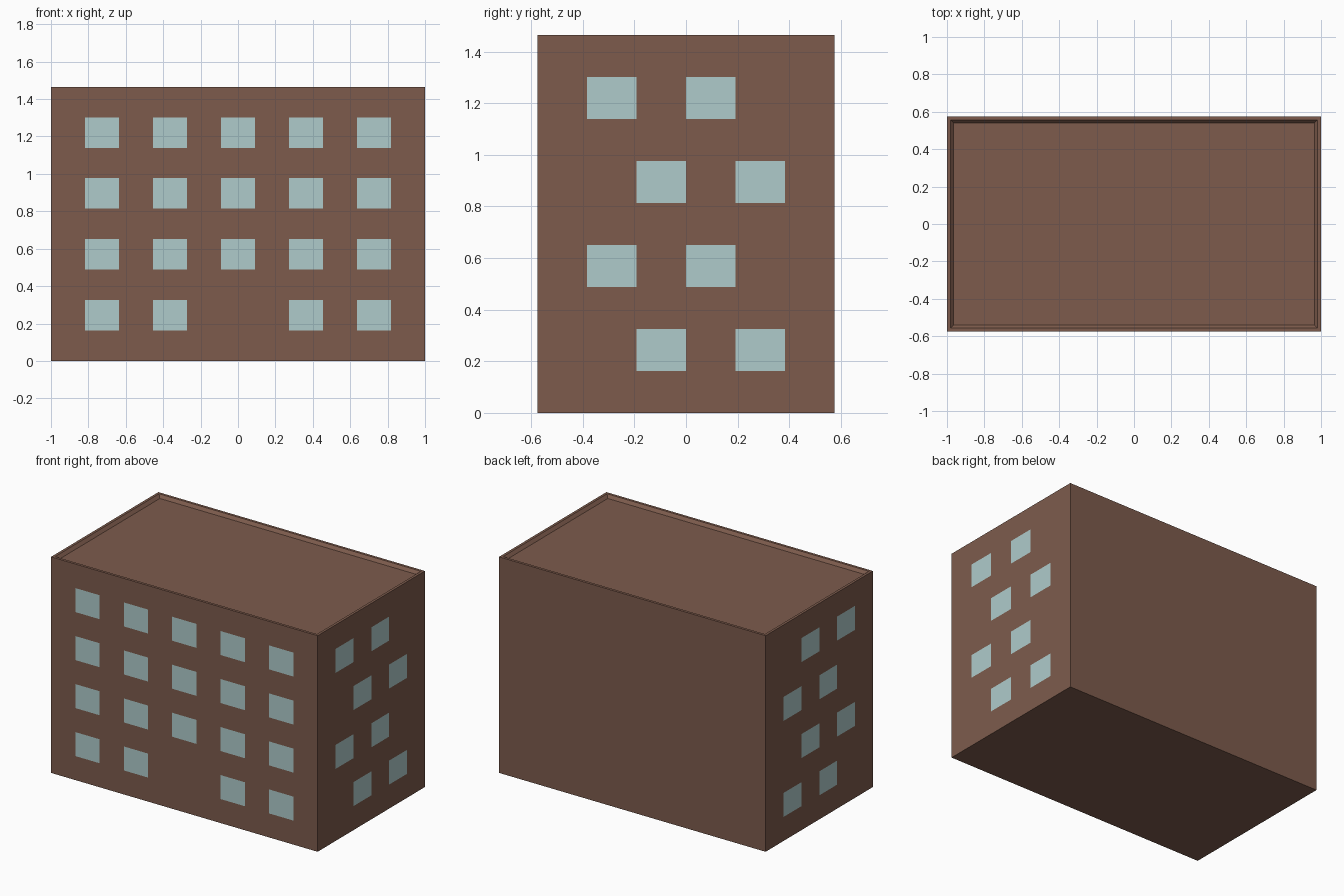
import bpy, bmesh

if "Cube" in bpy.data.objects:
    bpy.data.objects.remove(bpy.data.objects["Cube"])

W, D, H = 1.0, 0.575, 1.465   # half width, half depth, height
RIM, SLOPE, DROP = 0.018, 0.036, 0.02


def material(name, rgb):
    m = bpy.data.materials.new(name)
    m.diffuse_color = (*rgb, 1.0)
    m.use_nodes = True
    m.node_tree.nodes["Principled BSDF"].inputs["Base Color"].default_value = m.diffuse_color
    return m


brick = material("brown wall", (0.205, 0.105, 0.073))
glass = material("pale blue window", (0.43, 0.60, 0.60))
bm = bmesh.new()


def face(points, mat=0):
    f = bm.faces.new([bm.verts.new(p) for p in points])
    f.material_index = mat


def wall(columns, place, is_window):
    """Grid wall, nine rows high; place(u, z) maps u in 0..1 to a point."""
    for i in range(columns):
        for j in range(9):
            u0, u1 = i / columns, (i + 1) / columns
            z0, z1 = H * j / 9, H * (j + 1) / 9
            face([place(u0, z0), place(u1, z0), place(u1, z1), place(u0, z1)],
                 int(is_window(i, j)))


def front_window(i, j):
    # regular grid, with the bottom middle window left out
    return i % 2 == 1 and j % 2 == 1 and not (i == 5 and j == 1)


def side_window(i, j):
    # staggered rows: alternate floors shift by one cell
    return j % 2 == 1 and 1 <= i <= 4 and (i + j // 2) % 2 == 0


# front, both sides and blank back
wall(11, lambda u, z: (-W + 2 * W * u, -D, z), front_window)
for s in (-1, 1):
    wall(6, lambda u, z: (s * W, -D + 2 * D * u, z), side_window)
wall(1, lambda u, z: (W - 2 * W * u, D, z), lambda i, j: False)


def ring(inset, z):
    x, y = W - inset, D - inset
    return [(-x, -y, z), (x, -y, z), (x, y, z), (-x, y, z)]


# base, roof rim, sloped inner parapet and sunken roof
face(ring(0, 0)[::-1])
rings = [ring(0, H), ring(RIM, H), ring(SLOPE, H - DROP)]
for a, b in zip(rings, rings[1:]):
    for k in range(4):
        n = (k + 1) % 4
        face([a[k], a[n], b[n], b[k]])
face(rings[-1])

bmesh.ops.remove_doubles(bm, verts=bm.verts[:], dist=1e-5)
bmesh.ops.recalc_face_normals(bm, faces=bm.faces[:])
# make sure every face points outward
for f in bm.faces:
    c, n = f.calc_center_median(), f.normal
    if c.z > H - DROP - 1e-4 and abs(c.x) < W - 1e-4 and abs(c.y) < D - 1e-4:
        flip = n.z < 0
    elif c.z < 1e-4:
        flip = n.z > 0
    else:
        flip = n.x * c.x < -1e-4 if abs(n.x) > 0.5 else n.y * c.y < -1e-4
    if flip:
        f.normal_flip()

mesh = bpy.data.meshes.new("building")
bm.to_mesh(mesh)
bm.free()
mesh.materials.append(brick)
mesh.materials.append(glass)
obj = bpy.data.objects.new("building", mesh)
bpy.context.collection.objects.link(obj)
